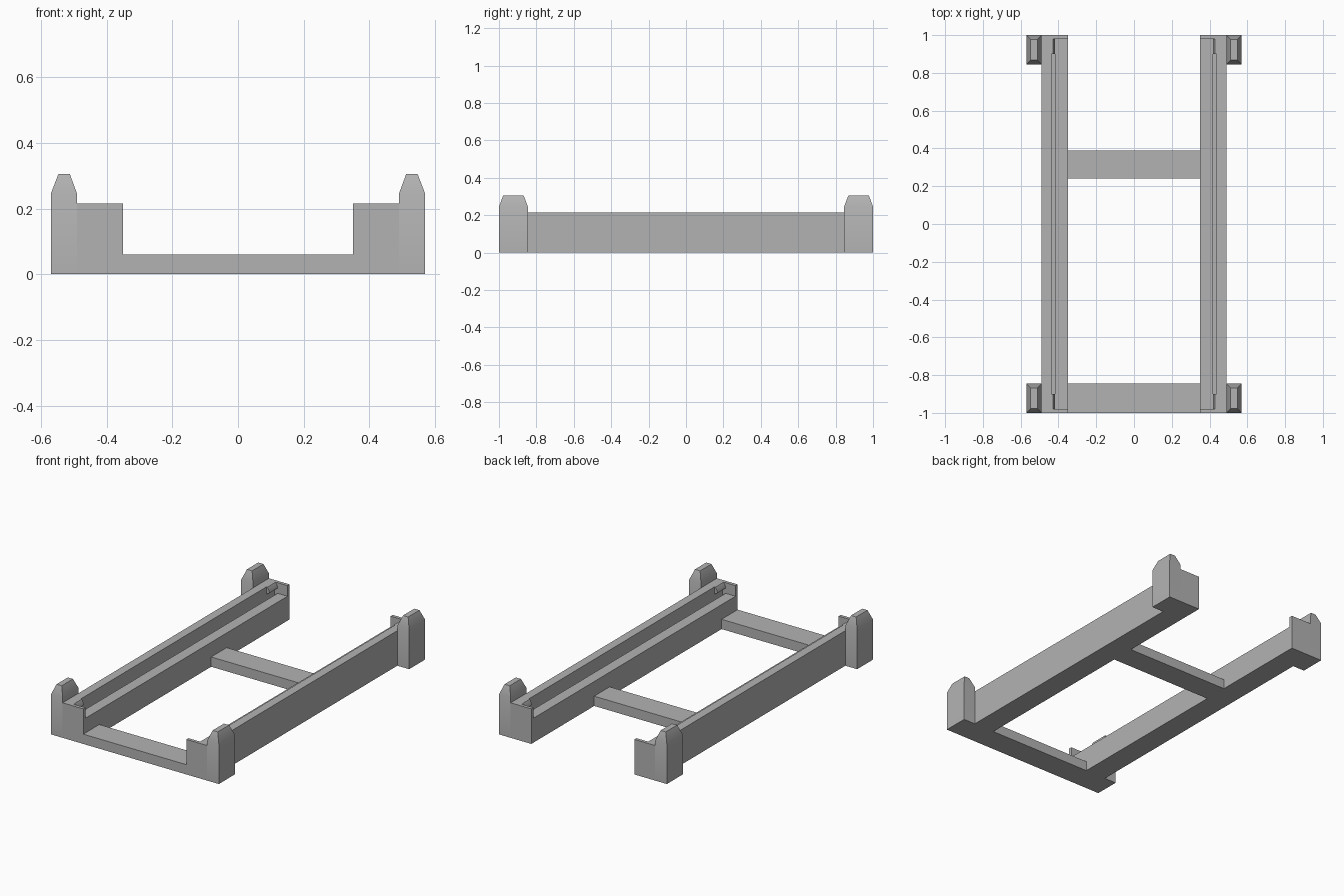
import bpy, bmesh, math

cube = bpy.data.objects.get("Cube")
if cube:
    bpy.data.objects.remove(cube, do_unlink=True)

grey = bpy.data.materials.new("matte grey")
grey.use_nodes = True
colour = (0.45, 0.45, 0.45, 1)
grey.diffuse_color = colour
grey.node_tree.nodes["Principled BSDF"].inputs["Base Color"].default_value = colour


def finish(name, bm):
    bmesh.ops.recalc_face_normals(bm, faces=bm.faces)
    mesh = bpy.data.meshes.new(name)
    bm.to_mesh(mesh)
    bm.free()
    mesh.materials.append(grey)
    obj = bpy.data.objects.new(name, mesh)
    bpy.context.collection.objects.link(obj)
    bpy.ops.object.select_all(action='DESELECT')
    obj.select_set(True)
    bpy.context.view_layer.objects.active = obj
    bpy.ops.object.shade_smooth_by_angle(angle=math.radians(30))


def extrude_y(name, profile, y0, y1, side=1):
    """Sweep an x-z outline from y0 to y1, mirrored in x by side."""
    bm = bmesh.new()
    face = bm.faces.new([bm.verts.new((side * x, y0, z)) for x, z in profile])
    new = bmesh.ops.extrude_face_region(bm, geom=[face], use_keep_orig=True)["geom"]
    bmesh.ops.translate(bm, vec=(0, y1 - y0, 0),
                        verts=[g for g in new if isinstance(g, bmesh.types.BMVert)])
    finish(name, bm)


def rect(x0, x1, z0, z1):
    return [(x0, z0), (x1, z0), (x1, z1), (x0, z1)]


def post(name, sx, sy):
    """Corner post: straight shaft with a tapered tip."""
    bm = bmesh.new()
    rings = []
    for z, x0, x1, y0, y1 in ((0, 0.49, 0.57, 0.845, 1),
                              (0.245, 0.49, 0.57, 0.845, 1),
                              (0.305, 0.512, 0.547, 0.868, 0.978)):
        rings.append([bm.verts.new((sx * x, sy * y, z)) for x, y in
                      ((x0, y0), (x1, y0), (x1, y1), (x0, y1))])
    for low, high in zip(rings, rings[1:]):
        for i in range(4):
            j = (i + 1) % 4
            bm.faces.new((low[i], low[j], high[j], high[i]))
    bm.faces.new(rings[0])
    bm.faces.new(rings[-1])
    finish(name, bm)


TOP, LEDGE = 0.215, 0.15
# Side rail: outer wall, relief groove and inner ledge
rail = [(0.35, 0), (0.49, 0), (0.49, TOP), (0.437, TOP), (0.437, LEDGE - 0.02),
        (0.417, LEDGE - 0.02), (0.417, LEDGE), (0.35, LEDGE)]
# Retaining clip with a sloped lead-in
clip = [(0.437, TOP), (0.43, TOP), (0.417, 0.19), (0.417, 0.182), (0.437, 0.17)]

for side, s in (("left", 1), ("right", -1)):
    extrude_y(f"{side}_rail", rail, -0.98, 0.98, s)
    for end, e in (("back", 1), ("front", -1)):
        extrude_y(f"{end}_{side}_end_wall", rect(0.35, 0.49, 0, TOP), e * 0.98, e, s)
        extrude_y(f"{end}_{side}_clip", clip, e * 0.9, e * 0.98, s)
        post(f"{end}_{side}_post", s, e)

# Cross beams
extrude_y("front_cross_beam", rect(-0.35, 0.35, 0, 0.06), -1, -0.845)
extrude_y("middle_cross_beam", rect(-0.35, 0.35, 0, 0.06), 0.24, 0.39)
